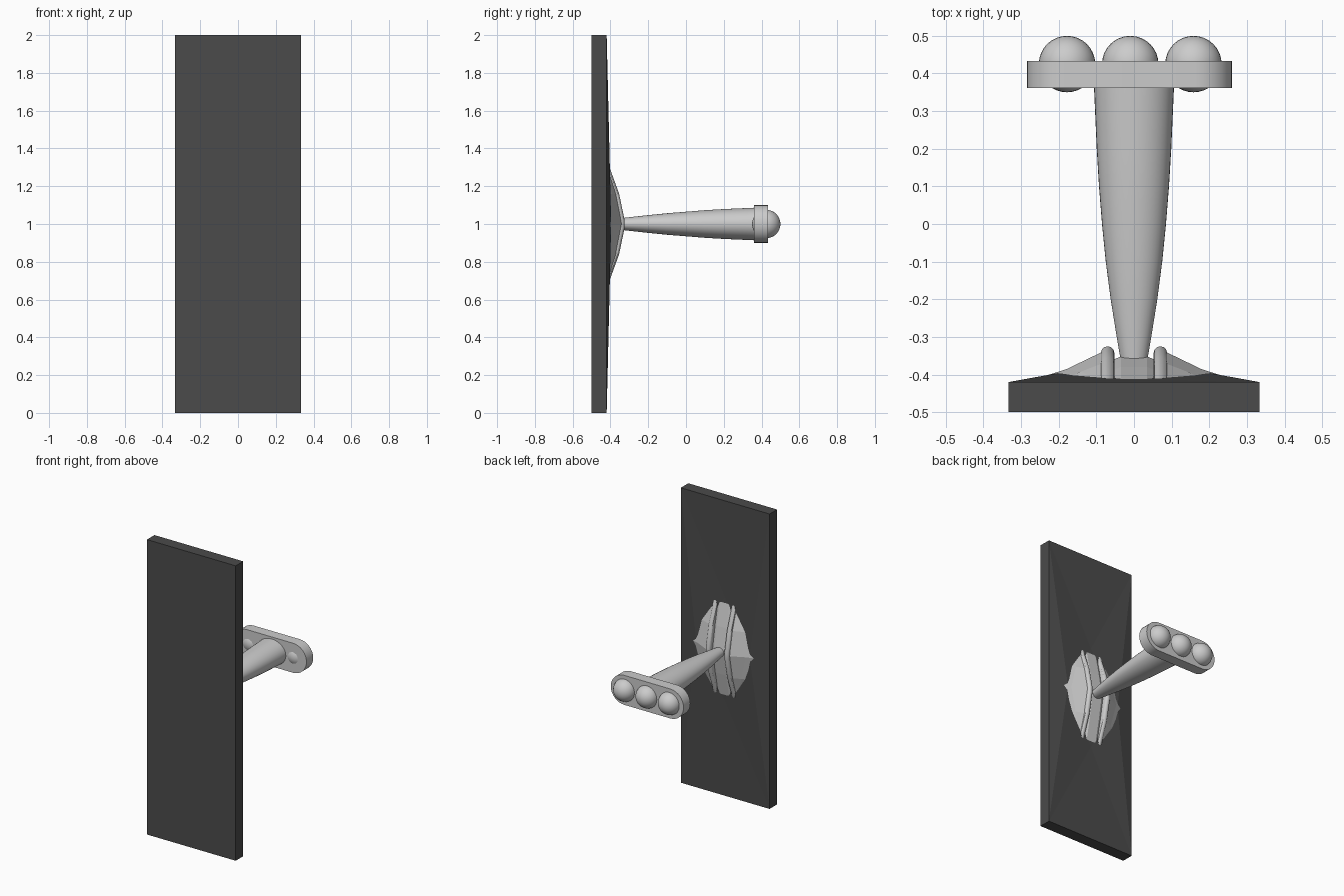
import bpy, bmesh, math
from mathutils import Matrix

if "Cube" in bpy.data.objects:
    bpy.data.objects.remove(bpy.data.objects["Cube"])


def material(name, v):
    m = bpy.data.materials.new(name)
    m.diffuse_color = (v, v, v, 1)
    m.use_nodes = True
    m.node_tree.nodes["Principled BSDF"].inputs["Base Color"].default_value = m.diffuse_color
    return m


DARK = material("dark grey", 0.07)
LIGHT = material("light grey", 0.6)


def finish(name, bm, mat, smooth=None):
    bmesh.ops.recalc_face_normals(bm, faces=bm.faces)
    me = bpy.data.meshes.new(name)
    bm.to_mesh(me)
    bm.free()
    ob = bpy.data.objects.new(name, me)
    bpy.context.collection.objects.link(ob)
    me.materials.append(mat)
    if smooth:
        bpy.ops.object.select_all(action='DESELECT')
        ob.select_set(True)
        bpy.context.view_layer.objects.active = ob
        bpy.ops.object.shade_smooth_by_angle(angle=math.radians(smooth))
    return ob


def loft(name, rings, mat, smooth=None):
    """Skin closed rings of equal length and cap both ends."""
    bm = bmesh.new()
    rows = [[bm.verts.new(p) for p in r] for r in rings]
    n = len(rows[0])
    for a, b in zip(rows, rows[1:]):
        for i in range(n):
            j = (i + 1) % n
            bm.faces.new((a[i], a[j], b[j], b[i]))
    bm.faces.new(rows[0])
    bm.faces.new(rows[-1])
    return finish(name, bm, mat, smooth)


# Upright slab whose back swells into a shallow faceted diamond
bm = bmesh.new()
W, Y = 0.333, -0.42
rect = [(-W, 0), (W, 0), (W, 2), (-W, 2)]
front = [bm.verts.new((x, -0.5, z)) for x, z in rect]
back = [bm.verts.new((x, Y, z)) for x, z in rect]
tips = [bm.verts.new(p) for p in
        ((0, -0.414, 0.65), (0.2, -0.396, 1), (0, -0.414, 1.35), (-0.2, -0.396, 1))]
bm.faces.new(front)
for i in range(4):
    j = (i + 1) % 4
    bm.faces.new((front[i], front[j], back[j], back[i]))
    bm.faces.new((back[i], back[j], tips[i]))
    bm.faces.new((back[j], tips[j], tips[i]))
bm.faces.new((tips[0], tips[1], tips[3]))
bm.faces.new((tips[1], tips[2], tips[3]))
finish("slab", bm, DARK)

# Faceted wings either side of the mount: (z offset, ridge y, mid x, mid y, rim x, rim y)
sections = [(-0.33, -0.42, 0.08, -0.425, 0.09, -0.43),
            (-0.16, -0.365, 0.14, -0.392, 0.20, -0.42),
            (0, -0.333, 0.18, -0.386, 0.25, -0.408),
            (0.16, -0.365, 0.14, -0.392, 0.20, -0.42),
            (0.33, -0.42, 0.08, -0.425, 0.09, -0.43)]
for side, s in (("left", -1), ("right", 1)):
    loft(side + "_wing",
         [[(s * 0.07, ry, 1 + z), (s * mx, my, 1 + z), (s * ex, ey, 1 + z),
           (s * ex, -0.45, 1 + z), (s * 0.07, -0.45, 1 + z)]
          for z, ry, mx, my, ex, ey in sections], LIGHT)
    # Rounded ridge along the inner edge of the wing
    loft(side + "_ridge",
         [[(s * 0.07 + 0.018 * math.cos(t * math.pi / 6),
            y - 0.018 + 0.018 * math.sin(t * math.pi / 6)
            - (0.05 if t in (7, 8, 9, 10, 11) else 0), 1 + z)
           for t in range(12)]
          for z, y in ((-0.32, -0.412), (-0.16, -0.354), (-0.02, -0.325),
                       (0.02, -0.325), (0.16, -0.354), (0.32, -0.412))], LIGHT, 30)

# Slightly domed channel between the ridges
loft("channel",
     [[(-0.07, y - 0.015, 1 + z), (-0.035, y, 1 + z), (0.035, y, 1 + z),
       (0.07, y - 0.015, 1 + z), (0.07, -0.45, 1 + z), (-0.07, -0.45, 1 + z)]
      for z, y in ((-0.34, -0.418), (-0.16, -0.38), (0, -0.352),
                   (0.16, -0.38), (0.34, -0.418))], LIGHT)

# Flaring oval stem: (y, half width, half height)
loft("stem",
     [[(rx * math.cos(t * math.tau / 40), y, 1 + rz * math.sin(t * math.tau / 40))
       for t in range(40)]
      for y, rx, rz in ((-0.37, 0.034, 0.028), (-0.3, 0.046, 0.036), (-0.2, 0.062, 0.047),
                        (-0.1, 0.075, 0.057), (0, 0.085, 0.065), (0.1, 0.093, 0.073),
                        (0.2, 0.099, 0.079), (0.38, 0.107, 0.087))], LIGHT, 40)

# Pill-shaped head plate
pill = []
for k in range(34):
    half = k // 17
    a = -math.pi / 2 + (k - half) * math.pi / 16
    pill.append((-0.012 + (0.173 if half == 0 else -0.173) + 0.1 * math.cos(a),
                 1 + 0.1 * math.sin(a)))
loft("head_plate", [[(x, y, z) for x, z in pill] for y in (0.361, 0.433)], LIGHT, 30)

# Three balls set through the plate
for i in range(3):
    bm = bmesh.new()
    bmesh.ops.create_uvsphere(bm, u_segments=32, v_segments=16, radius=0.075,
                              matrix=Matrix.Translation((-0.178 + 0.168 * i, 0.425, 1)))
    finish("ball_%d" % (i + 1), bm, LIGHT, 40)
